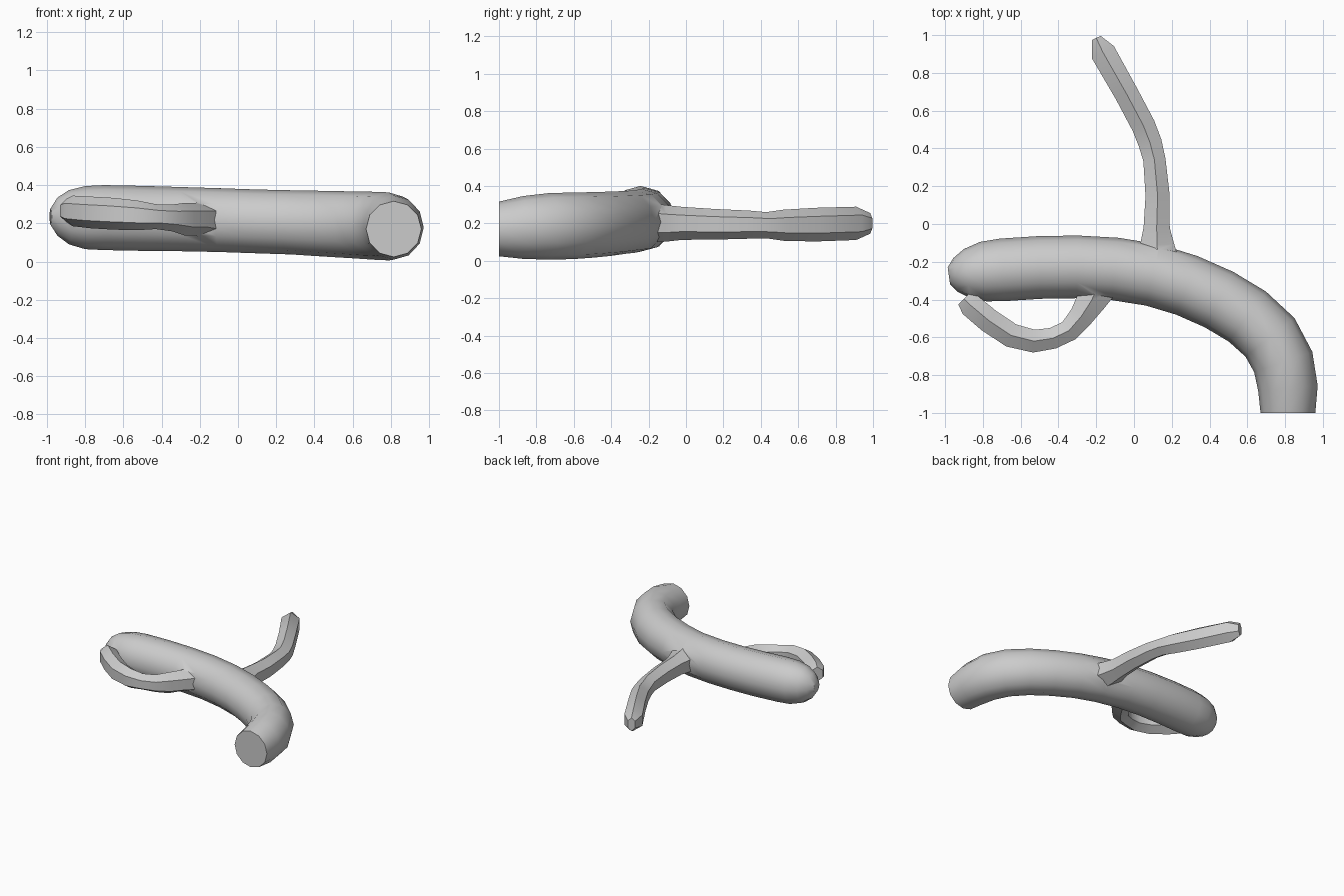
import bpy, bmesh, math
from mathutils import Vector

bark = bpy.data.materials.new("plain grey")
bark.diffuse_color = (0.6, 0.6, 0.6, 1)


def tube(name, stations, sides):
    """Sweep an upright ring along stations of (x, y, z, width radius, height radius)."""
    bm = bmesh.new()
    pts = [Vector(s[:3]) for s in stations]
    rings = []
    for i, (p, s) in enumerate(zip(pts, stations)):
        t = pts[min(i + 1, len(pts) - 1)] - pts[max(i - 1, 0)]
        side = Vector((t.y, -t.x, 0)).normalized()
        ring = []
        for k in range(sides):
            a = 2 * math.pi * k / sides
            ring.append(bm.verts.new(p + side * s[3] * math.sin(a)
                                     + Vector((0, 0, s[4] * math.cos(a)))))
        rings.append(ring)
    for a, b in zip(rings, rings[1:]):
        for k in range(sides):
            n = (k + 1) % sides
            bm.faces.new((a[k], a[n], b[n], b[k]))
    bm.faces.new(rings[0])
    bm.faces.new(rings[-1])
    bmesh.ops.recalc_face_normals(bm, faces=bm.faces)
    me = bpy.data.meshes.new(name)
    bm.to_mesh(me)
    bm.free()
    me.materials.append(bark)
    ob = bpy.data.objects.new(name, me)
    bpy.context.collection.objects.link(ob)
    return ob


# Thick curved trunk: rounded left end, flat cut at the front right
trunk = tube("trunk", [
    (-0.98, -0.275, 0.235, 0.045, 0.045), (-0.945, -0.27, 0.235, 0.09, 0.10),
    (-0.885, -0.262, 0.232, 0.13, 0.142), (-0.80, -0.252, 0.23, 0.158, 0.165),
    (-0.70, -0.243, 0.23, 0.166, 0.17), (-0.50, -0.23, 0.226, 0.166, 0.17),
    (-0.30, -0.227, 0.222, 0.166, 0.168), (-0.10, -0.238, 0.217, 0.166, 0.167),
    (0.10, -0.27, 0.21, 0.166, 0.167), (0.28, -0.325, 0.205, 0.165, 0.168),
    (0.45, -0.40, 0.198, 0.165, 0.172), (0.60, -0.49, 0.192, 0.165, 0.175),
    (0.72, -0.60, 0.187, 0.165, 0.178), (0.79, -0.73, 0.184, 0.163, 0.178),
    (0.815, -0.87, 0.178, 0.158, 0.168), (0.815, -1.0, 0.17, 0.145, 0.146),
], 12)

# Thin branch reaching back
back_branch = tube("back_branch", [
    (0.13, -0.24, 0.205, 0.14, 0.11), (0.122, -0.11, 0.20, 0.105, 0.098),
    (0.12, -0.02, 0.20, 0.08, 0.088), (0.125, 0.15, 0.195, 0.074, 0.082),
    (0.108, 0.34, 0.193, 0.068, 0.075), (0.085, 0.43, 0.19, 0.072, 0.07),
    (0.05, 0.52, 0.19, 0.073, 0.083), (-0.04, 0.69, 0.193, 0.073, 0.09),
    (-0.165, 0.91, 0.20, 0.077, 0.089), (-0.20, 0.985, 0.20, 0.03, 0.055),
], 6)

# Hooked twig curling round the front left
front_twig = tube("front_twig", [
    (-0.18, -0.30, 0.215, 0.13, 0.10), (-0.225, -0.405, 0.222, 0.092, 0.085),
    (-0.28, -0.49, 0.222, 0.074, 0.085), (-0.345, -0.565, 0.228, 0.066, 0.07),
    (-0.43, -0.605, 0.235, 0.065, 0.065), (-0.53, -0.62, 0.242, 0.07, 0.078),
    (-0.65, -0.59, 0.25, 0.074, 0.083), (-0.77, -0.51, 0.257, 0.074, 0.083),
    (-0.865, -0.43, 0.265, 0.072, 0.08), (-0.90, -0.395, 0.267, 0.05, 0.06),
], 6)

# Fuse the branches into the trunk
for limb in (back_branch, front_twig):
    mod = trunk.modifiers.new("fuse", 'BOOLEAN')
    mod.operation = 'UNION'
    mod.solver = 'EXACT'
    mod.object = limb
    bpy.context.view_layer.objects.active = trunk
    bpy.ops.object.modifier_apply(modifier=mod.name)
    bpy.data.objects.remove(limb)

trunk.name = "branched_trunk"
bpy.ops.object.select_all(action='DESELECT')
trunk.select_set(True)
bpy.context.view_layer.objects.active = trunk
bpy.ops.object.shade_smooth_by_angle(angle=math.radians(35))
